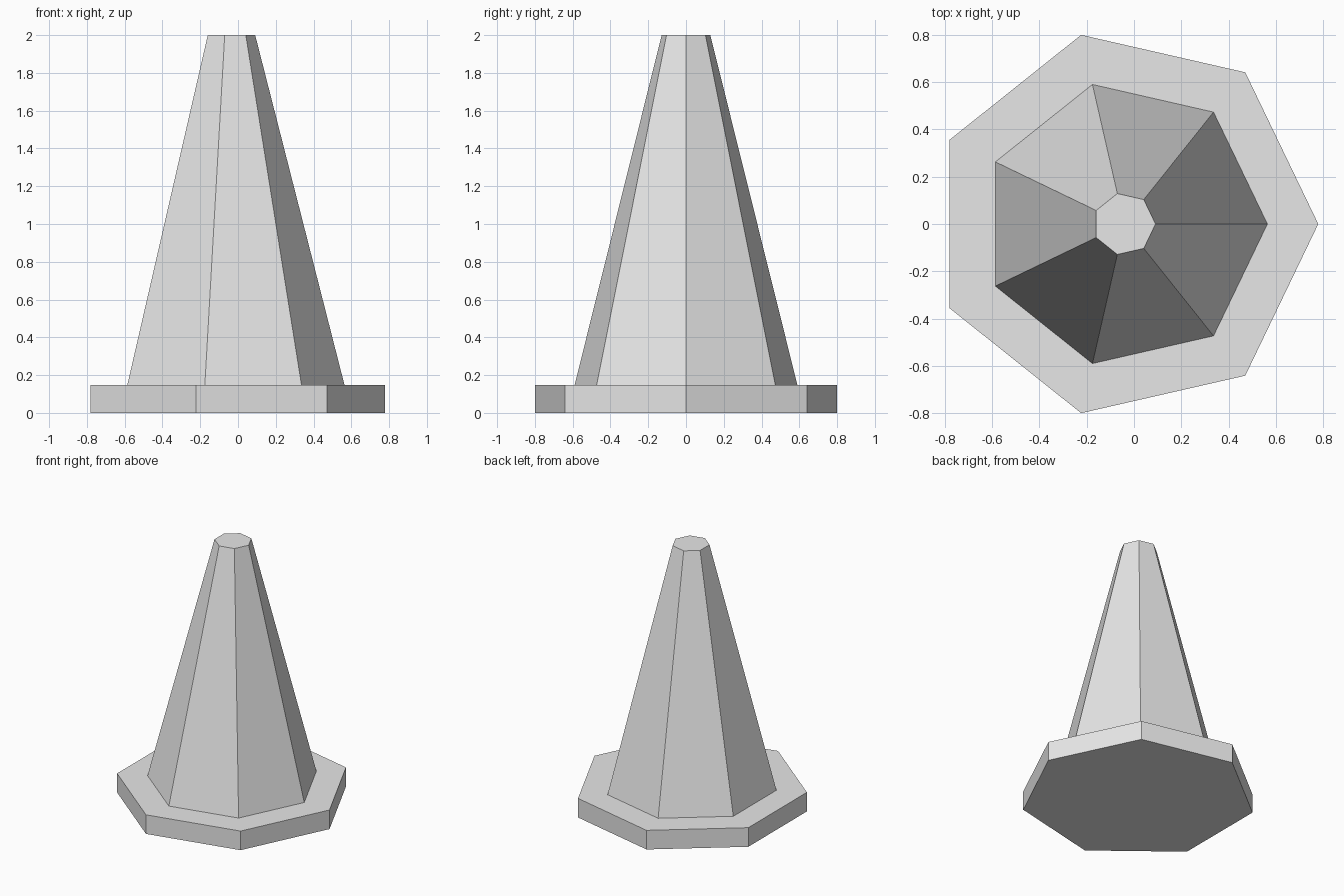
import bpy

cube = bpy.data.objects.get("Cube")
if cube:
    bpy.data.objects.remove(cube, do_unlink=True)

SIDES = 7
CENTRE_X = -0.041   # centres the seven-sided outline on x = 0
PLATE_TOP = 0.147

# Single plain grey
grey = bpy.data.materials.new("light_grey")
grey.use_nodes = True
colour = (0.8, 0.8, 0.8, 1.0)
grey.diffuse_color = colour
grey.node_tree.nodes["Principled BSDF"].inputs["Base Color"].default_value = colour


def tapered_prism(name, bottom_radius, top_radius, z_low, z_high):
    """Flat-shaded seven-sided solid with one corner pointing to +x."""
    bpy.ops.mesh.primitive_cone_add(
        vertices=SIDES, radius1=bottom_radius, radius2=top_radius,
        depth=z_high - z_low, end_fill_type='NGON',
        location=(CENTRE_X, 0, (z_low + z_high) / 2))
    part = bpy.context.object
    part.name = name
    # Turn the corner on to +x, whatever the primitive's starting angle
    corner = max(part.data.vertices, key=lambda v: v.co.xy.length).co
    part.rotation_euler.z = -math.atan2(corner.y, corner.x)
    part.data.materials.append(grey)
    return part


import math

# Flat base plate and the tall cone standing on it
tapered_prism("base_plate", 0.82, 0.82, 0, PLATE_TOP)
tapered_prism("cone_body", 0.605, 0.132, PLATE_TOP, 2)
